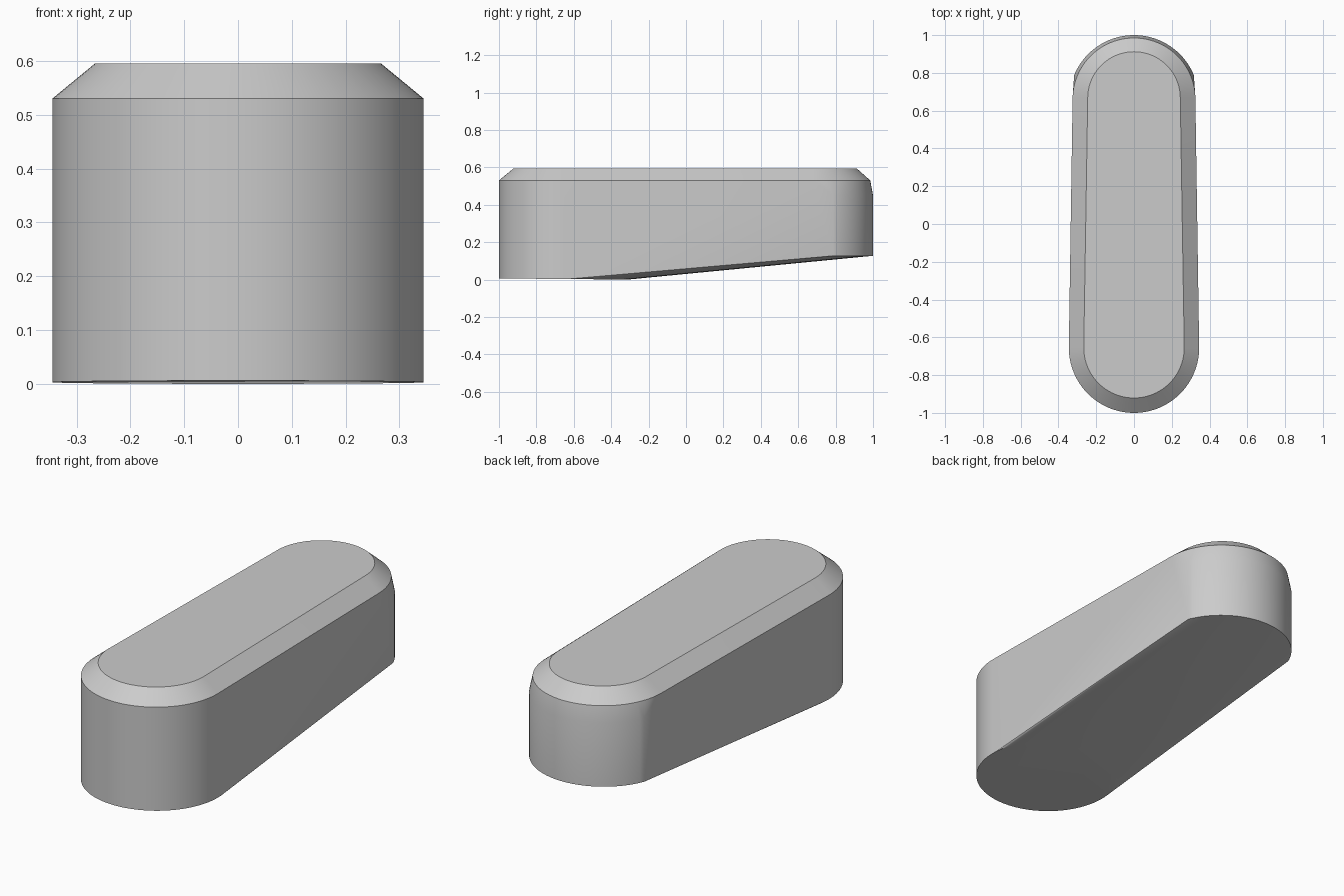
import bpy, bmesh, math

cube = bpy.data.objects.get("Cube")
if cube:
    bpy.data.objects.remove(cube, do_unlink=True)

FRONT_Y, BACK_Y = -0.655, 0.657
SIDES = 96


def arc(radius, y, z, start=0, end=360, max_x=1):
    """Points of a level arc, kept within max_x of the middle."""
    steps = round(SIDES * (end - start) / 360)
    points = []
    for i in range(steps + 1):
        a = math.radians(start + (end - start) * i / steps)
        x = radius * math.cos(a)
        if abs(x) <= max_x:
            points.append((x, y + radius * math.sin(a), z))
    return points


# Round foot, tipped very slightly forward
outline = [(x, y, 0.006 * (-0.31 - y) / 0.69)
           for x, y, z in arc(0.345, FRONT_Y, 0)[:-1]]

# Shoulder line and flat top, each a tapered slot shape
outline += arc(0.345, FRONT_Y, 0.53, 180, 360) + arc(0.325, 0.66, 0.53, 0, 180)
outline += arc(0.266, FRONT_Y, 0.595, 180, 360) + arc(0.245, 0.667, 0.595, 0, 180)

# Rear wall, raised at its lower edge
for z in (0.127, 0.45):
    outline += arc(0.343, BACK_Y, z, 0, 180, 0.323)

# Stretch a skin over the outlines and merge the flat areas
bm = bmesh.new()
for point in outline:
    bm.verts.new(point)
bmesh.ops.remove_doubles(bm, verts=bm.verts, dist=0.0001)
hull = bmesh.ops.convex_hull(bm, input=bm.verts)
unused = {v for v in hull["geom_interior"] + hull["geom_unused"]
          if isinstance(v, bmesh.types.BMVert)}
bmesh.ops.delete(bm, geom=list(unused), context='VERTS')
bmesh.ops.dissolve_limit(bm, angle_limit=math.radians(0.2),
                         verts=bm.verts, edges=bm.edges)
bmesh.ops.recalc_face_normals(bm, faces=bm.faces)
mesh = bpy.data.meshes.new("tapered_block")
bm.to_mesh(mesh)
bm.free()

block = bpy.data.objects.new("tapered_block", mesh)
bpy.context.collection.objects.link(block)

# Plain grey finish
grey = bpy.data.materials.new("plain_grey")
grey.use_nodes = True
colour = (0.6, 0.6, 0.6, 1)
grey.diffuse_color = colour
grey.node_tree.nodes["Principled BSDF"].inputs["Base Color"].default_value = colour
mesh.materials.append(grey)

bpy.ops.object.select_all(action='DESELECT')
block.select_set(True)
bpy.context.view_layer.objects.active = block
bpy.ops.object.shade_smooth_by_angle(angle=math.radians(25))
